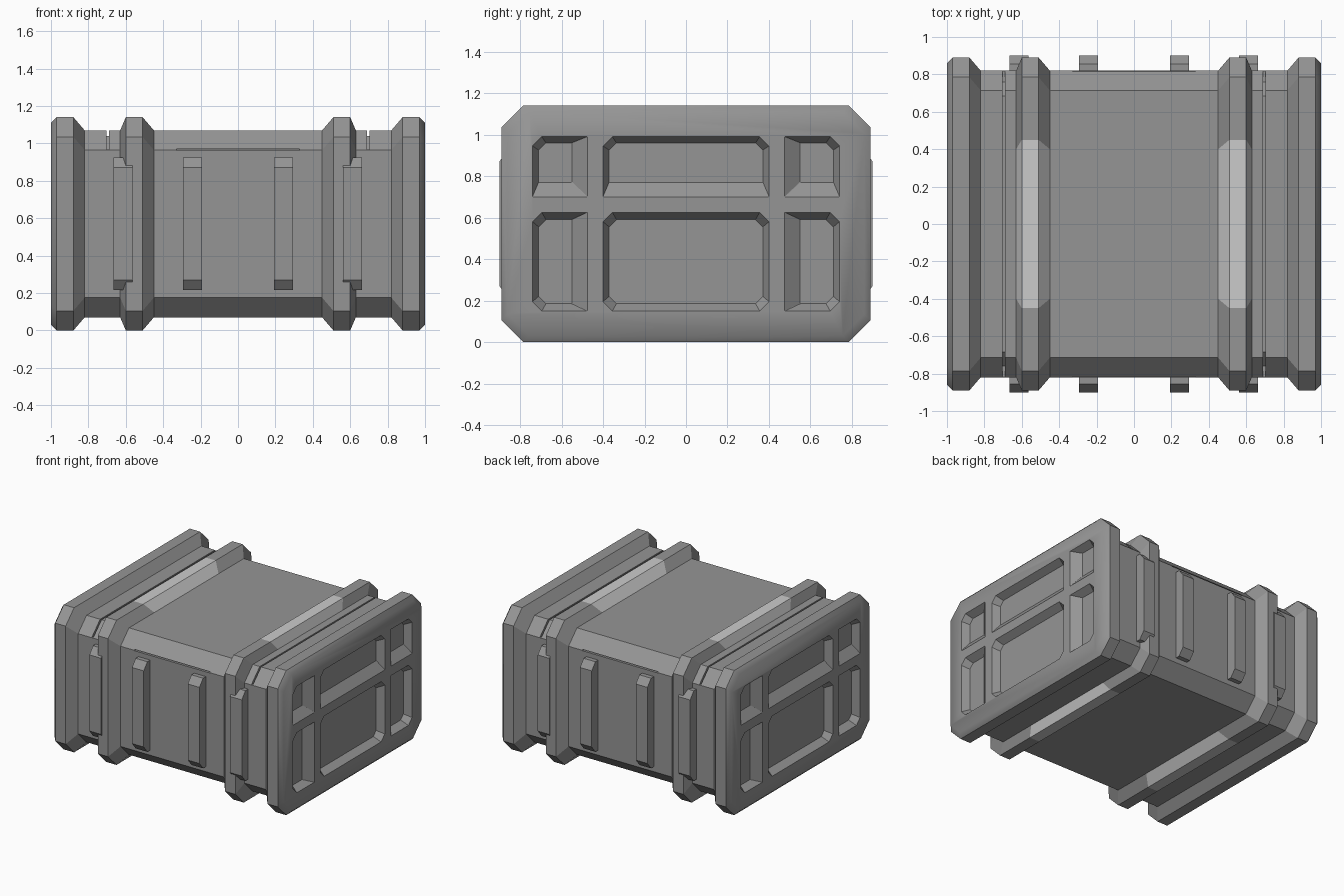
import bpy, bmesh

if "Cube" in bpy.data.objects:
    bpy.data.objects.remove(bpy.data.objects["Cube"])

MID = 0.57  # mid height of the crate
dark = bpy.data.materials.new("dark_grey")
dark.diffuse_color = (0.3, 0.3, 0.3, 1)
dark.use_nodes = True
dark.node_tree.nodes["Principled BSDF"].inputs["Base Color"].default_value = dark.diffuse_color


def octa(y0, y1, z0, z1, c):
    """Rectangle with cut corners in the YZ plane; c is one size or four."""
    a, b, d, e = c if isinstance(c, tuple) else (c,) * 4
    return [(y0 + a, z0), (y1 - b, z0), (y1, z0 + b), (y1, z1 - d),
            (y1 - d, z1), (y0 + e, z1), (y0, z1 - e), (y0, z0 + a)]


def ring(drop, c=0.105):
    """Outline of the crate, shrunk by drop from the largest outline."""
    hy, hz = 0.89 - drop, 0.57 - drop
    return octa(-hy, hy, MID - hz, MID + hz, c)


def loft(name, sections, mat=dark):
    """Closed solid through YZ outlines placed along X."""
    bm = bmesh.new()
    rows = [[bm.verts.new((x, y, z)) for y, z in pts] for x, pts in sections]
    n = len(rows[0])
    for a, b in zip(rows, rows[1:]):
        for i in range(n):
            j = (i + 1) % n
            bm.faces.new((a[i], a[j], b[j], b[i]))
    bm.faces.new(rows[0])
    bm.faces.new(rows[-1])
    bmesh.ops.recalc_face_normals(bm, faces=bm.faces[:])
    me = bpy.data.meshes.new(name)
    bm.to_mesh(me)
    bm.free()
    if mat:
        me.materials.append(mat)
    ob = bpy.data.objects.new(name, me)
    bpy.context.collection.objects.link(ob)
    return ob


def prism(name, x0, x1, pts):
    return loft(name, [(x0, pts), (x1, pts)])


def box(name, x0, x1, y0, y1, z0, z1):
    return prism(name, x0, x1, [(y0, z0), (y1, z0), (y1, z1), (y0, z1)])


def cut(ob, cutters):
    """Subtract each cutter, then delete it."""
    for c in cutters:
        c.hide_render = True
        bpy.context.view_layer.objects.active = ob
        m = ob.modifiers.new("cut", 'BOOLEAN')
        m.operation = 'DIFFERENCE'
        m.solver = 'EXACT'
        m.object = c
        bpy.ops.object.modifier_apply(modifier=m.name)
        bpy.data.objects.remove(c)
    return ob


# Main body with lid seams
body = prism("body", -0.9, 0.9, ring(0.07))
seams = [box("seam", -0.33, 0.33, y, y + 0.22, 0.962, 0.97) for y in (-1.02, 0.8)]
for s in (-1, 1):
    x0, x1 = sorted((0.69 * s, 0.702 * s))
    seam = box("seam", x0, x1, -1, 1, 0.966, 1.3)
    seams.append(cut(seam, [prism("core", x0 - 0.1, x1 + 0.1, ring(0.1))]))
cut(body, seams)

# Pockets in the end caps: rim rectangle, floor rectangle, corner pattern
T = 0.002
pockets = [((-0.40, 0.40, 0.15, 0.625), (-0.37, 0.37, 0.185, 0.59), (1, 1, 1, 1)),
           ((-0.40, 0.40, 0.70, 0.99), (-0.37, 0.37, 0.77, 0.96), (0, 0, 1, 1))]
for z, f, low in (((0.15, 0.625), (0.185, 0.59), 1), ((0.70, 0.99), (0.77, 0.96), 0)):
    pockets.append(((-0.74, -0.475, *z), (-0.71, -0.55, *f), (low, 0, 0, 1)))
    pockets.append(((0.475, 0.74, *z), (0.55, 0.71, *f), (0, low, 1, 0)))

for s, side in ((-1, "left"), (1, "right")):
    # End cap with a softly shaded outer face
    cap = loft("end_cap_" + side, [(0.82 * s, ring(0.07)), (0.88 * s, ring(0)),
                                   (0.97 * s, ring(0)), (1.0 * s, ring(0.03))])
    cutters = []
    for rim, floor, k in pockets:
        po = octa(*rim, tuple(0.045 if c else T for c in k))
        pf = octa(*floor, tuple(0.035 if c else T for c in k))
        cutters.append(loft("pocket", [(0.945 * s, pf), (1.0 * s, po), (1.05 * s, po)]))
    cut(cap, cutters)
    for p in cap.data.polygons:
        p.use_smooth = p.center.x * s > 0.98

    # Raised band
    band = loft("band_" + side, [(0.45 * s, ring(0.07)), (0.51 * s, ring(0)),
                                 (0.60 * s, ring(0)), (0.63 * s, ring(0.07))])
    gap = [(-0.40, 1.07), (0.40, 1.07), (0.50, 1.21), (-0.50, 1.21)]
    x0, x1 = sorted((0.3 * s, 0.8 * s))
    cut(band, [prism("gap", x0, x1, gap),
               prism("gap", x0, x1, [(y, 2 * MID - z) for y, z in gap])])

    # Pale inserts completing the band across the top and bottom
    for flip, place in ((1, "top"), (-1, "bottom")):
        def strip(hy, h):
            return [(y, MID + flip * z) for y, z in
                    ((-0.40, 0.49), (0.40, 0.49), (hy, h), (-hy, h))]
        loft("band_insert_%s_%s" % (place, side),
             [(0.45 * s, strip(0.40, 0.50)), (0.51 * s, strip(0.45, 0.57)),
              (0.60 * s, strip(0.45, 0.57)), (0.63 * s, strip(0.40, 0.50))], None)

# Upright ribs on the front and back
for x in (-0.615, -0.243, 0.243, 0.612):
    for s, side in ((-1, "front"), (1, "back")):
        pts = [(0.79, 0.215), (0.855, 0.215), (0.90, 0.27),
               (0.90, 0.87), (0.855, 0.925), (0.79, 0.925)]
        prism("rib_" + side, x - 0.051, x + 0.051, [(y * s, z) for y, z in pts])
